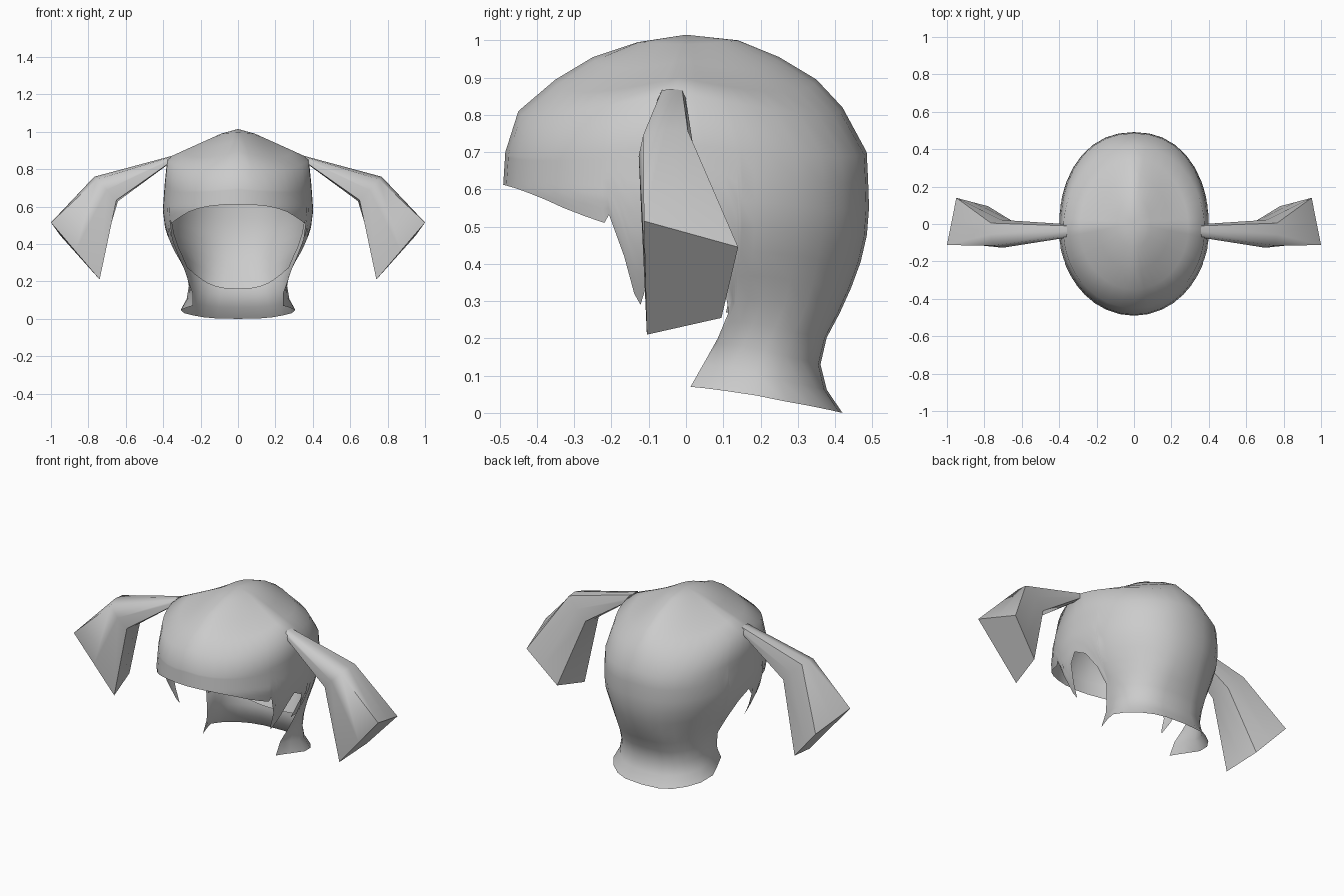
import bpy, bmesh, math
from mathutils import Vector

if "Cube" in bpy.data.objects:
    bpy.data.objects.remove(bpy.data.objects["Cube"])

# Rows of the hair cap: front y, front z, back y, back z, side x, side z, centre y
ROWS = [
    (0, 1.015, 0, 1.015, 0, 1.015, 0),
    (-.13, .995, .14, 1.0, .09, .99, 0),
    (-.25, .955, .25, .955, .19, .945, -.01),
    (-.35, .895, .35, .895, .29, .90, -.02),
    (-.45, .81, .42, .82, .378, .86, -.03),
    (-.485, .70, .485, .70, .392, .72, -.03),
    (-.492, .59, .492, .56, .402, .58, -.03),
    (-.47, .48, .485, .47, .388, .47, -.03),
    (-.43, .38, .465, .39, .355, .38, -.03),
    (-.37, .28, .425, .29, .318, .29, -.05),
    (-.34, .21, .38, .21, .308, .21, -.12),
    (-.34, .16, .365, .16, .315, .16, -.162),
    (-.36, .10, .357, .10, .335, .10, -.227),
    (-.38, .04, .39, .04, .375, .06, -.297),
    (-.40, -.03, .435, -.02, .39, .0, -.33),
]
CURL = {9: .04, 10: .1, 11: .2, 12: .28, 13: .35, 14: .37}   # nape tips turn inward
DIP = {2: .025, 3: .035, 4: .035, 5: .02}                    # hollows beside the pigtail ridge
# Lower hairline: angle from the front, height (fringe, sideburn, ear arch, nape)
EDGE = [(0, .612), (11, .61), (22, .603), (32, .59), (41, .572), (49, .55),
        (58, .527), (65, .51), (67, .532), (71, .42), (74, .32), (77, .29),
        (80, .36), (84, .45), (90, .50), (97, .46), (103, .37), (106.5, .27),
        (107, .20), (107.5, .14), (108, .07), (112, .066),
        (117, .06), (127, .047), (138, .03), (149, .018), (160, .008),
        (170, .002), (180, 0)]


def profile(a, scale=1):
    """Vertical line of points down the head at one angle."""
    s, c = math.sin(math.radians(a)), math.cos(math.radians(a))
    pts = []
    for i, (yf, zf, yb, zb, xs, zs, yc) in enumerate(ROWS):
        y, z = (yf, zf) if c > 0 else (yb, zb)
        k = 1 if c > 0 or i < 5 else .9 if i < 9 else .8 if i == 9 else .7
        curl = 1 - CURL.get(i, 0) * min(1, max(0, (130 - a) / 23))
        dip = DIP.get(i, 0) * abs(2 * s * c)
        pts.append(Vector((xs * max(s, 0) ** k * scale * curl,
                           yc + (y - yc) * abs(c) ** k * scale,
                           z + (zs - z) * s * s - dip)))
    return pts


def cut(pts, z):
    """Shorten a line of points so that it ends at height z."""
    out = [pts[0]]
    for p, q in zip(pts, pts[1:]):
        if q.z <= z:
            out.append(p.lerp(q, (p.z - z) / (p.z - q.z)))
            break
        out.append(q)
    return out


def resample(pts, n):
    lens = [(q - p).length for p, q in zip(pts, pts[1:])]
    out = []
    for i in range(n + 1):
        d, k = sum(lens) * i / n, 0
        while k < len(lens) - 1 and d > lens[k]:
            d -= lens[k]
            k += 1
        out.append(pts[k].lerp(pts[k + 1], min(1, d / max(lens[k], 1e-6))))
    return out


def add_mesh(name, grid, closed=False, smooth=True):
    """Skin a grid of points and mirror it across x."""
    bm = bmesh.new()
    vs = [[bm.verts.new(p) for p in line] for line in grid]
    for a, b in zip(vs, vs[1:]):
        n = len(a)
        for i in range(n if closed else n - 1):
            j = (i + 1) % n
            bm.faces.new((a[i], a[j], b[j], b[i]))
    if closed:
        bm.faces.new(vs[-1])
    bmesh.ops.remove_doubles(bm, verts=bm.verts, dist=1e-4)
    bmesh.ops.recalc_face_normals(bm, faces=bm.faces)
    me = bpy.data.meshes.new(name)
    bm.to_mesh(me)
    bm.free()
    ob = bpy.data.objects.new(name, me)
    bpy.context.collection.objects.link(ob)
    mod = ob.modifiers.new("mirror", 'MIRROR')
    mod.use_clip = True
    bpy.ops.object.select_all(action='DESELECT')
    ob.select_set(True)
    bpy.context.view_layer.objects.active = ob
    if smooth:
        bpy.ops.object.shade_smooth()
    else:
        bpy.ops.object.shade_smooth_by_angle(angle=math.radians(62))
    return ob


# Hair cap: crown rows stay fixed, lower rows stretch to the hairline
grid = []
for a, z in EDGE:
    p = profile(a)
    grid.append(p[:5] + resample(cut(p[5:], z), 10))
add_mesh("hair_cap", grid)

# Inner lining at the back of the head
grid = []
for i in range(10):
    a = 107 + 73 * i / 9
    z = .16 + .11 * math.cos(math.radians((a - 107) * 90 / 73)) ** 2
    grid.append(resample(cut(profile(a, .94)[5:], z), 7))
add_mesh("inner_lining", grid)


# Pigtails: eight-sided tubes through a root, a bend and a wide flat end
def ring(corners, bulge):
    cs = [Vector(c) for c in corners]
    mid = sum(cs, Vector()) / 4
    out = []
    for p, q in zip(cs, cs[1:] + cs[:1]):
        m = (p + q) / 2
        out += [p, m + (m - mid).normalized() * bulge]
    return out


root = ring([(.36, -.01, .866), (.36, -.065, .866),
             (.372, -.075, .83), (.372, 0, .83)], .004)
bend = ring([(.765, .005, .757), (.755, -.115, .745),
             (.65, -.115, .635), (.65, .015, .64)], .012)
end = ring([(.95, .14, .445), (1.0, -.113, .515),
            (.74, -.105, .21), (.78, .095, .255)], 0)
add_mesh("pigtails", [root, bend, end], closed=True, smooth=False)
